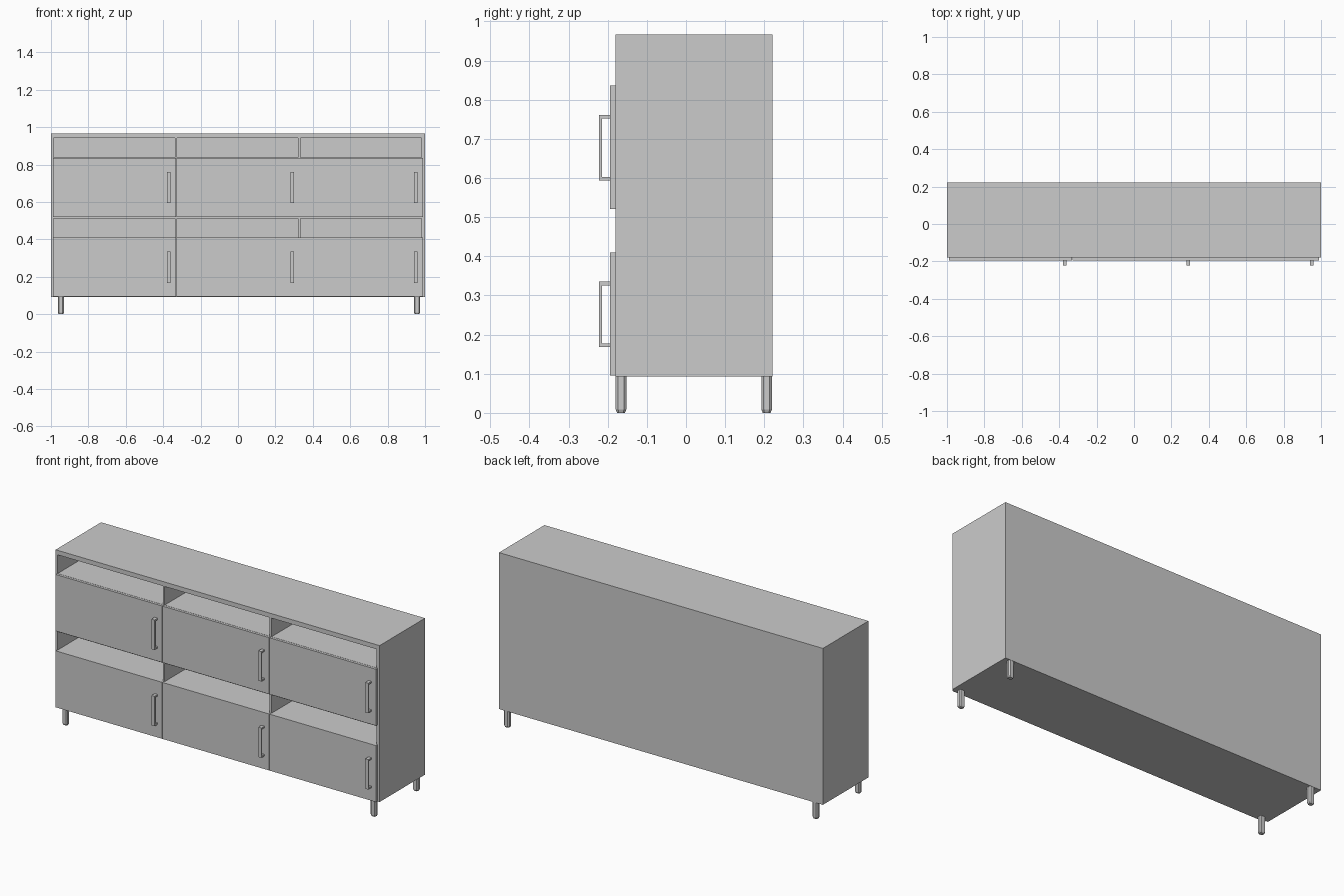
import bpy, bmesh
from mathutils import Matrix, Vector

if "Cube" in bpy.data.objects:
    bpy.data.objects.remove(bpy.data.objects["Cube"])


def add_box(bm, x0, x1, y0, y1, z0, z1):
    centre = Vector(((x0 + x1) / 2, (y0 + y1) / 2, (z0 + z1) / 2))
    scale = Matrix.Diagonal((x1 - x0, y1 - y0, z1 - z0, 1))
    bmesh.ops.create_cube(bm, size=1, matrix=Matrix.Translation(centre) @ scale)


def make_object(name, bm):
    mesh = bpy.data.meshes.new(name)
    bm.to_mesh(mesh)
    bm.free()
    obj = bpy.data.objects.new(name, mesh)
    bpy.context.collection.objects.link(obj)
    return obj


def boxes(name, *dims):
    bm = bmesh.new()
    for d in dims:
        add_box(bm, *d)
    return make_object(name, bm)


FRONT, BACK = -0.18, 0.221
BOTTOM, TOP = 0.093, 0.966
COLUMNS = (-0.66, 0.0, 0.66)

# Cabinet body with six open niches cut into the front
cabinet = boxes("cabinet_body", (-1, 1, FRONT, BACK, BOTTOM, TOP))
niches = boxes("niche_cutter", *[
    (cx - 0.327, cx + 0.322, FRONT - 0.05, BACK - 0.012, z0, z1)
    for cx in COLUMNS for z0, z1 in ((0.41, 0.512), (0.837, 0.941))])
niches.hide_render = True
cut = cabinet.modifiers.new("niches", 'BOOLEAN')
cut.operation = 'DIFFERENCE'
cut.solver = 'EXACT'
cut.object = niches
bpy.context.view_layer.objects.active = cabinet
bpy.ops.object.modifier_apply(modifier=cut.name)
bpy.data.objects.remove(niches)

# Doors, each with a U-shaped pull handle
for row, door_z in (("lower", 0.095), ("upper", 0.521)):
    for side, cx in zip(("left", "middle", "right"), COLUMNS):
        boxes(f"{row}_{side}_door",
              (cx - 0.330, cx + 0.328, -0.194, FRONT, door_z, door_z + 0.315))
        x0, x1 = cx + 0.281, cx + 0.300
        z0, z1 = door_z + 0.073, door_z + 0.240
        bm = bmesh.new()
        profile = [(-0.194, z0), (-0.222, z0), (-0.222, z1), (-0.194, z1),
                   (-0.194, z1 - 0.009), (-0.215, z1 - 0.009),
                   (-0.215, z0 + 0.009), (-0.194, z0 + 0.009)]
        face = bm.faces.new([bm.verts.new((x0, y, z)) for y, z in profile])
        ext = bmesh.ops.extrude_face_region(bm, geom=[face], use_keep_orig=True)
        bmesh.ops.translate(bm, vec=(x1 - x0, 0, 0), verts=[
            v for v in ext["geom"] if isinstance(v, bmesh.types.BMVert)])
        bmesh.ops.recalc_face_normals(bm, faces=bm.faces)
        make_object(f"{row}_{side}_handle", bm)

# Legs with chamfered corners and a small tapered foot
for depth, cy in (("front", FRONT + 0.014), ("back", BACK - 0.015)):
    for side, cx in (("left", -0.947), ("right", 0.957)):
        bm = bmesh.new()
        w, d, c = 0.016, 0.0135, 0.006
        outline = [(w, -d + c), (w, d - c), (w - c, d), (c - w, d),
                   (-w, d - c), (-w, c - d), (c - w, -d), (w - c, -d)]
        rings = [[bm.verts.new((cx + x * s, cy + y * s, z)) for x, y in outline]
                 for s, z in ((0.75, 0), (1, 0.009), (1, BOTTOM))]
        for a, b in zip(rings, rings[1:]):
            for i in range(8):
                j = (i + 1) % 8
                bm.faces.new((a[i], a[j], b[j], b[i]))
        bm.faces.new(rings[0][::-1])
        bm.faces.new(rings[-1])
        make_object(f"{depth}_{side}_leg", bm)
